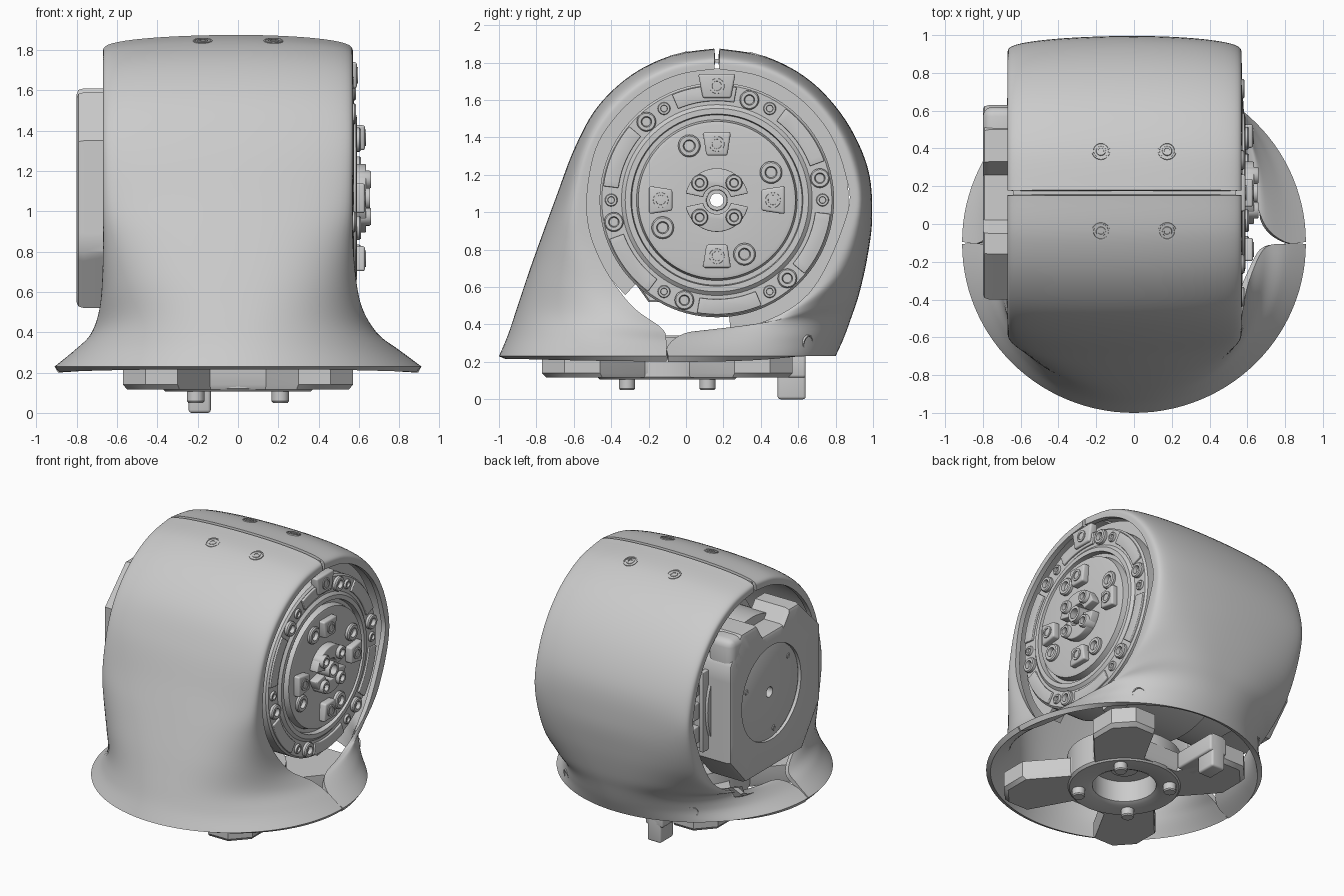
import bpy, bmesh
from math import sin, cos, pi, radians, hypot
from mathutils import Matrix, Vector

if "Cube" in bpy.data.objects:
    bpy.data.objects.remove(bpy.data.objects["Cube"])

AY, AZ = 0.165, 1.065          # horizontal joint axis (runs along x)
BY = -0.10                     # vertical base axis


def finish(name, bm, mods=(), recalc=True):
    bmesh.ops.remove_doubles(bm, verts=bm.verts, dist=1e-5)
    if recalc:
        bmesh.ops.recalc_face_normals(bm, faces=bm.faces)
    me = bpy.data.meshes.new(name)
    bm.to_mesh(me)
    bm.free()
    ob = bpy.data.objects.new(name, me)
    bpy.context.collection.objects.link(ob)
    bpy.context.view_layer.objects.active = ob
    for kind, props in mods:
        m = ob.modifiers.new(kind.title(), kind)
        for k, v in props.items():
            setattr(m, k, v)
        bpy.ops.object.modifier_apply(modifier=m.name)
    return ob


def prism(name, pts, axis, lo, hi, bevel=0.0):
    bm = bmesh.new()
    put = (lambda p, h: (h, p[0], p[1])) if axis == 'x' else (lambda p, h: (p[0], p[1], h))
    a = [bm.verts.new(put(p, lo)) for p in pts]
    b = [bm.verts.new(put(p, hi)) for p in pts]
    bm.faces.new(a)
    bm.faces.new(b)
    n = len(pts)
    for i in range(n):
        bm.faces.new((a[i], a[(i + 1) % n], b[(i + 1) % n], b[i]))
    mods = [('BEVEL', dict(width=bevel, segments=3, limit_method='ANGLE', angle_limit=radians(25)))] if bevel else []
    return finish(name, bm, mods)


def lathe(name, prof, mat, seg=48, closed=False):
    # prof holds (height, radius) pairs around local z
    bm = bmesh.new()
    rings = [[bm.verts.new(mat @ Vector((r * cos(2 * pi * i / seg), r * sin(2 * pi * i / seg), h)))
              for i in range(seg)] for h, r in prof]
    for k in range(len(prof) if closed else len(prof) - 1):
        p, q = rings[k], rings[(k + 1) % len(prof)]
        for i in range(seg):
            j = (i + 1) % seg
            bm.faces.new((p[i], p[j], q[j], q[i]))
    bmesh.ops.dissolve_degenerate(bm, dist=1e-5, edges=bm.edges)
    return finish(name, bm)


def along_x(y, z):
    return Matrix.Translation((0, y, z)) @ Matrix.Rotation(pi / 2, 4, 'Y')


def polar(deg, r):
    return AY + r * cos(radians(deg)), AZ + r * sin(radians(deg))


def arc(a0, a1, r0, r1, n=24):
    angs = [a0 + (a1 - a0) * i / n for i in range(n + 1)]
    return [polar(a, r1) for a in angs] + [polar(a, r0) for a in reversed(angs)]


def bolt(name, mat, base, top, r):
    lathe(name, [(top - .025, 0), (top - .025, r * .45), (top, r * .55), (top, r * .88),
                 (top - .008, r), (base, r), (base, 0)], mat, 20)


def box(name, x, y, z, bevel=0.01):
    return prism(name, [(y[0], z[0]), (y[1], z[0]), (y[1], z[1]), (y[0], z[1])], 'x', x[0], x[1], bevel)


def shell(name, keys, flip):
    # each key: centre y,z, rim y,z, half-width right, left, squareness of the section
    rows, sub, cols = [], 6, 56
    for i in range(len(keys) - 1):
        k = [keys[max(0, min(len(keys) - 1, i + o))] for o in (-1, 0, 1, 2)]
        for s in range(sub + (i == len(keys) - 2)):
            t = s / sub
            rows.append([.5 * (2 * b + (c - a) * t + (2 * a - 5 * b + 4 * c - d) * t * t
                               + (3 * b - a - 3 * c + d) * t ** 3) for a, b, c, d in zip(*k)])
    bm = bmesh.new()
    grid = []
    for cy, cz, ey, ez, ar, al, n in rows:
        line = []
        for j in range(cols + 1):
            th = -pi / 2 + pi * j / cols
            s, c = sin(th), max(0.0, cos(th))
            r = (abs(s) ** n + c ** n) ** (-1 / n)
            d = r * c * (1 - .075 * (n - 2) * (r * s) ** 2)
            x = r * s * (ar if s > 0 else al)
            line.append(bm.verts.new((x, ey + (cy - ey) * d, ez + (cz - ez) * d)))
        grid.append(line)
    for p, q in zip(grid, grid[1:]):
        for j in range(cols):
            f = (p[j], p[j + 1], q[j + 1], q[j])
            bm.faces.new(f[::-1] if flip else f)
    return finish(name, bm, [('SOLIDIFY', dict(thickness=.035, offset=-1))], recalc=False)


def round_key(deg, R):
    return (*polar(deg, R), *polar(deg, .70), .57, .67, 6)


# outer cover halves, flaring from the barrel to the round skirt
shell('front_cover', [
    (-1.0, .23, -.105, .23, .91, .91, 2), (-.95, .35, -.105, .31, .80, .81, 2.1),
    (-.90, .50, -.13, .38, .69, .73, 2.4), (-.84, .68, -.30, .51, .61, .685, 3),
    (-.765, .89, -.46, .75, .575, .67, 4), (-.695, 1.08, -.53, 1.0, .57, .67, 6)]
    + [round_key(a, .81) for a in (160, 142, 124, 107, 91)], False)
shell('back_cover', [
    (.80, .23, -.095, .23, .91, .91, 2), (.845, .33, -.095, .29, .80, .81, 2.1),
    (.885, .44, .02, .36, .68, .73, 2.4), (.925, .56, .33, .385, .60, .685, 3),
    (.97, .76, .66, .57, .575, .67, 4)]
    + [round_key(a, R) for a, R in ((-6, .835), (12, .825), (32, .81), (52, .81), (71, .81), (89, .81))], True)
prism('cover_lap_strip', arc(83, 97, .735, .755), 'x', -.64, .54)

# cover screws on top and at the back of the skirt
for x in (-.175, .175):
    for deg in (74, 104.7):
        y, z = polar(deg, .806)
        d = Vector((0, y - AY, z - AZ))
        m = Matrix.Translation((x, y, z)) @ d.to_track_quat('Z', 'Y').to_matrix().to_4x4()
        lathe('cover_screw_seat', [(-.02, .05), (.004, .048), (.004, .04), (-.01, .036), (-.02, .036)], m, 24, True)
        bolt('cover_screw', m, -.03, .004, .028)
for s in (-1, 1):
    m = Matrix.Translation((s * .50, .65, .30)) @ Vector((s * .55, .8, -.2)).to_track_quat('Z', 'Y').to_matrix().to_4x4()
    lathe('skirt_hole', [(-.02, .045), (.006, .045), (.006, .037), (-.02, .034)], m, 24, True)

# actuator body with stepped output face and a through bore
AX = along_x(AY, AZ)
lathe('actuator_body', [(.57, .036), (.59, .40), (.585, .42), (.54, .43), (.54, .455), (.575, .46), (.575, .49),
                        (.558, .51), (.558, .615), (.545, .627), (.30, .627), (.29, .58), (-.28, .58),
                        (-.30, .50), (-.64, .50), (-.64, .036)], AX, 96, True)
prism('rim_liner', arc(-84, 226, .62, .705, 72), 'x', .36, .47)
for k in range(6):
    prism('ring_pad', arc(60 * k + 20, 60 * k + 53, .53, .612, 10), 'x', .55, .572, .005)
    bolt('ring_bolt', along_x(*polar(12 + 60 * k, .563)), .54, .585, .052)
    bolt('ring_nut', along_x(*polar(60 * k, .565)), .54, .572, .034)


def lug(name, deg, r, w, h, lo, hi):
    # tapered block, wider outwards, with a round insert
    a = radians(deg)
    u, v = Vector((cos(a), sin(a))), Vector((-sin(a), cos(a)))
    c = Vector(polar(deg, r))
    prism(name, [c + u * h + v * w, c + u * h - v * w, c - u * h - v * w * .75, c - u * h + v * w * .75],
          'x', lo, hi, .012)
    lathe(name + '_insert', [(hi - .01, .042), (hi + .006, .04), (hi + .006, .026), (hi - .01, .024)],
          along_x(*c), 20, True)


# output disc details
lug('top_key', 90, .61, .10, .065, .53, .59)
for k in range(4):
    lug('drive_lug', 90 * k, .30, .075, .062, .56, .63)
    bolt('disc_bolt', along_x(*polar(27 + 90 * k, .325)), .56, .61, .06)
    bolt('hub_bolt', along_x(*polar(45 + 90 * k, .13)), .58, .66, .045)
for a0 in (12, 192):
    prism('hub_plate', arc(a0, a0 + 156, .075, .17, 24), 'x', .56, .635, .006)
lathe('hub_tube', [(.56, .058), (.655, .055), (.655, .036), (.56, .036)], AX, 32, True)

# rear housing on the left side: chamfered frame with a round opening
oct_pts = [(-.40, .80), (-.20, .52), (.45, .52), (.63, .72), (.63, 1.42), (.50, 1.61), (.33, 1.61),
           (.26, 1.50), (.02, 1.50), (-.05, 1.59), (-.16, 1.59), (-.40, 1.35)]
outer = []
for i, p in enumerate(oct_pts):
    q = oct_pts[(i + 1) % len(oct_pts)]
    outer += [(p[0] + (q[0] - p[0]) * t / 6, p[1] + (q[1] - p[1]) * t / 6) for t in range(6)]
bm = bmesh.new()
loops = []
for x, f in ((-.52, 1.0), (-.765, 1.0), (-.792, .985), (-.80, .95), (-.80, None), (-.775, None), (-.775, 0.0)):
    line = []
    for y, z in outer:
        dy, dz = y - AY, z - AZ
        L = hypot(dy, dz)
        k = f if f else (.34 / L if f is None else .30 / L)
        line.append(bm.verts.new((x, AY + dy * k, AZ + dz * k)))
    loops.append(line)
for p, q in zip(loops, loops[1:]):
    for i in range(len(outer)):
        j = (i + 1) % len(outer)
        bm.faces.new((p[i], p[j], q[j], q[i]))
finish('rear_housing', bm)
lathe('rear_disc', [(-.70, .036), (-.70, .35), (-.772, .35), (-.785, .325), (-.785, .036)], AX, 64, True)
for a in (20, 140, 260):
    bolt('rear_disc_screw', along_x(*polar(a, .28)) @ Matrix.Rotation(pi, 4, 'X'), .77, .79, .02)
box('upper_corner_cap', (-.80, -.60), (.36, .62), (1.30, 1.60), .05)

# circuit board and connectors behind the rear housing
box('circuit_board', (-.60, -.10), (.665, .68), (.80, 1.33), .003)
for i in range(3):
    z = .84 + .17 * i
    box('connector', (-.58, -.42), (.67, .74), (z, z + .12), .008)
for x in (-.62, -.54):
    box('board_rail', (x, x + .03), (.58, .69), (.78, 1.36), .005)

# base mount: four-lobed plate with a round hole, pins and a locating tab
lobes = []
for sx, sy in ((1, 1), (-1, 1), (-1, -1), (1, -1)):
    q = [(.36, .12), (.57, .36), (.57, .55), (.46, .67), (.30, .67), (.14, .38)]
    lobes += [(sx * a, BY + sy * b) for a, b in (q if sx * sy > 0 else q[::-1])]
bm = bmesh.new()
base_loops = []
for z, f in ((.25, None), (.25, 1.0), (.14, 1.0), (.115, .965), (.115, None)):
    line = []
    for a, b in lobes:
        L = hypot(a, b - BY)
        k = f if f else .24 / L
        line.append(bm.verts.new((a * k, BY + (b - BY) * k, z)))
    base_loops.append(line)
for i, p in enumerate(base_loops):
    q = base_loops[(i + 1) % 5]
    for a in range(len(lobes)):
        b = (a + 1) % len(lobes)
        bm.faces.new((p[a], p[b], q[b], q[a]))
finish('base_plate', bm)
BZ = Matrix.Translation((0, BY, 0))
lathe('base_ring', [(.105, .24), (.105, .36), (.12, .375), (.33, .375), (.33, .21), (.12, .21)], BZ, 64, True)
lathe('base_core', [(.24, 0), (.24, .09), (.27, .11), (.27, .22), (.34, .22), (.34, 0)], BZ, 40)
for x in (-.21, .21):
    for y in (-.215, .215):
        lathe('base_pin', [(.05, 0), (.05, .037), (.058, .043), (.16, .043), (.16, 0)],
              Matrix.Translation((x, BY + y, 0)), 20)
box('locating_tab', (-.245, -.135), (.49, .64), (0, .25), .015)
box('tab_arm', (-.26, -.12), (.30, .64), (.115, .24), .015)

# smooth shading with crisp edges
bpy.ops.object.select_all(action='SELECT')
bpy.ops.object.shade_smooth_by_angle(angle=radians(35))
